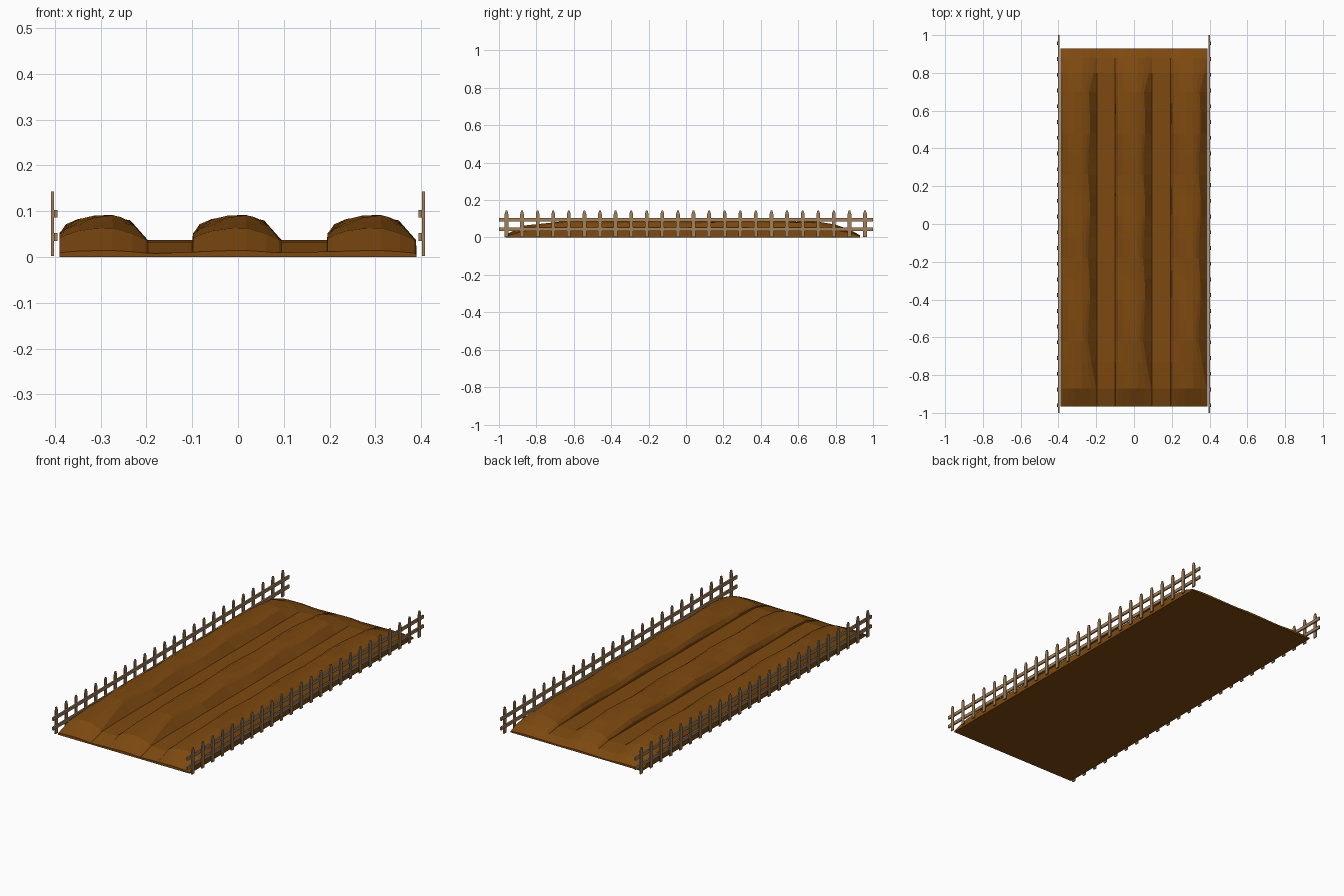
import bpy, bmesh, math

if "Cube" in bpy.data.objects:
    bpy.data.objects.remove(bpy.data.objects["Cube"])


def material(name, rgb):
    m = bpy.data.materials.new(name)
    m.diffuse_color = (*rgb, 1)
    m.use_nodes = True
    m.node_tree.nodes["Principled BSDF"].inputs["Base Color"].default_value = m.diffuse_color
    return m


SOIL = material("brown soil", (0.205, 0.066, 0.005))
WOOD = material("fence wood", (0.36, 0.215, 0.105))


def finish(bm, name, mat):
    bmesh.ops.recalc_face_normals(bm, faces=bm.faces)
    me = bpy.data.meshes.new(name)
    bm.to_mesh(me)
    bm.free()
    me.materials.append(mat)
    ob = bpy.data.objects.new(name, me)
    bpy.context.collection.objects.link(ob)
    return ob


# Ploughed bed: one cross-section lofted along y
# station: y, ridge height scale, furrow height, end shoulder spread (0..1)
STATIONS = [(-0.965, 0.16, 0.006, 1), (-0.87, 0.72, 0.033, 1), (-0.73, 0.92, 0.037, 0.3)]
STATIONS += [(-0.62 + 0.11 * i, 1, 0.037, 0) for i in range(12)]
STATIONS += [(0.70, 0.95, 0.037, 0.1), (0.80, 0.78, 0.037, 0.7),
             (0.88, 0.45, 0.025, 1), (0.93, 0.13, 0.006, 1)]
# ridge section: offset from ridge centre, height
RIDGE = [(-0.096, 0.056), (-0.082, 0.067), (-0.055, 0.079), (-0.02, 0.086),
         (0.02, 0.088), (0.042, 0.083), (0.056, 0.077)]


def section(y, k, furrow, spread):
    pts = [(-0.39, 0)]
    for r, cx in enumerate((-0.294, -0.002, 0.292)):
        wave = math.sin(y * 14 + 0.5)
        for i, (dx, z) in enumerate(RIDGE):
            h = z * k + (0.0045 * math.sin(y * 14 + i * 0.8) if 0.9 < k else 0)
            if i >= 5:
                dx += 0.006 * wave * (1 - spread) + spread * (0.036 if i == 6 else 0.02)
                h -= spread * k * 0.012 * (i - 4)
            if i == 0:
                # steep left flank rises straight from the furrow
                if r:
                    pts.append((cx + dx - 0.002, furrow))
                h = max(h - 0.008 * (1 - spread), furrow + 0.001)
            pts.append((cx + dx, max(h, furrow + 0.001)))
        pts.append((cx + 0.097, furrow))
    pts.append((0.39, 0))
    return [(x, y, z) for x, z in pts]


bm = bmesh.new()
rows = [[bm.verts.new(p) for p in section(*s)] for s in STATIONS]
for a, b in zip(rows, rows[1:]):
    n = len(a)
    for i in range(n):
        j = (i + 1) % n
        bm.faces.new((a[i], a[j], b[j], b[i]))
bm.faces.new(rows[0])
bm.faces.new(rows[-1])
bmesh.ops.triangulate(bm, faces=[f for f in bm.faces if len(f.verts) > 4])
finish(bm, "soil_bed", SOIL)


# Picket fences on both long sides
def box(bm, x0, x1, y0, y1, z0, z1):
    vs = bmesh.ops.create_cube(bm, size=1)["verts"]
    for v in vs:
        v.co = (x1 if v.co.x > 0 else x0, y1 if v.co.y > 0 else y0, z1 if v.co.z > 0 else z0)


def picket(bm, x0, x1, y):
    prof = [(-0.01, 0.002), (0.01, 0.002), (0.01, 0.125), (0.0045, 0.143),
            (-0.0045, 0.143), (-0.01, 0.125)]
    a = [bm.verts.new((x0, y + p, z)) for p, z in prof]
    b = [bm.verts.new((x1, y + p, z)) for p, z in prof]
    bm.faces.new(a)
    bm.faces.new(b)
    for i in range(len(a)):
        j = (i + 1) % len(a)
        bm.faces.new((a[i], a[j], b[j], b[i]))


for side, s in (("left", -1), ("right", 1)):
    bm = bmesh.new()
    for i in range(24):
        picket(bm, s * 0.402, s * 0.408, -0.96 + i * 1.917 / 23)
    finish(bm, side + "_pickets", WOOD)
    bm = bmesh.new()
    for z in (0.035, 0.086):
        box(bm, *sorted((s * 0.394, s * 0.402)), -1, 1, z, z + 0.017)
    finish(bm, side + "_rails", WOOD)
